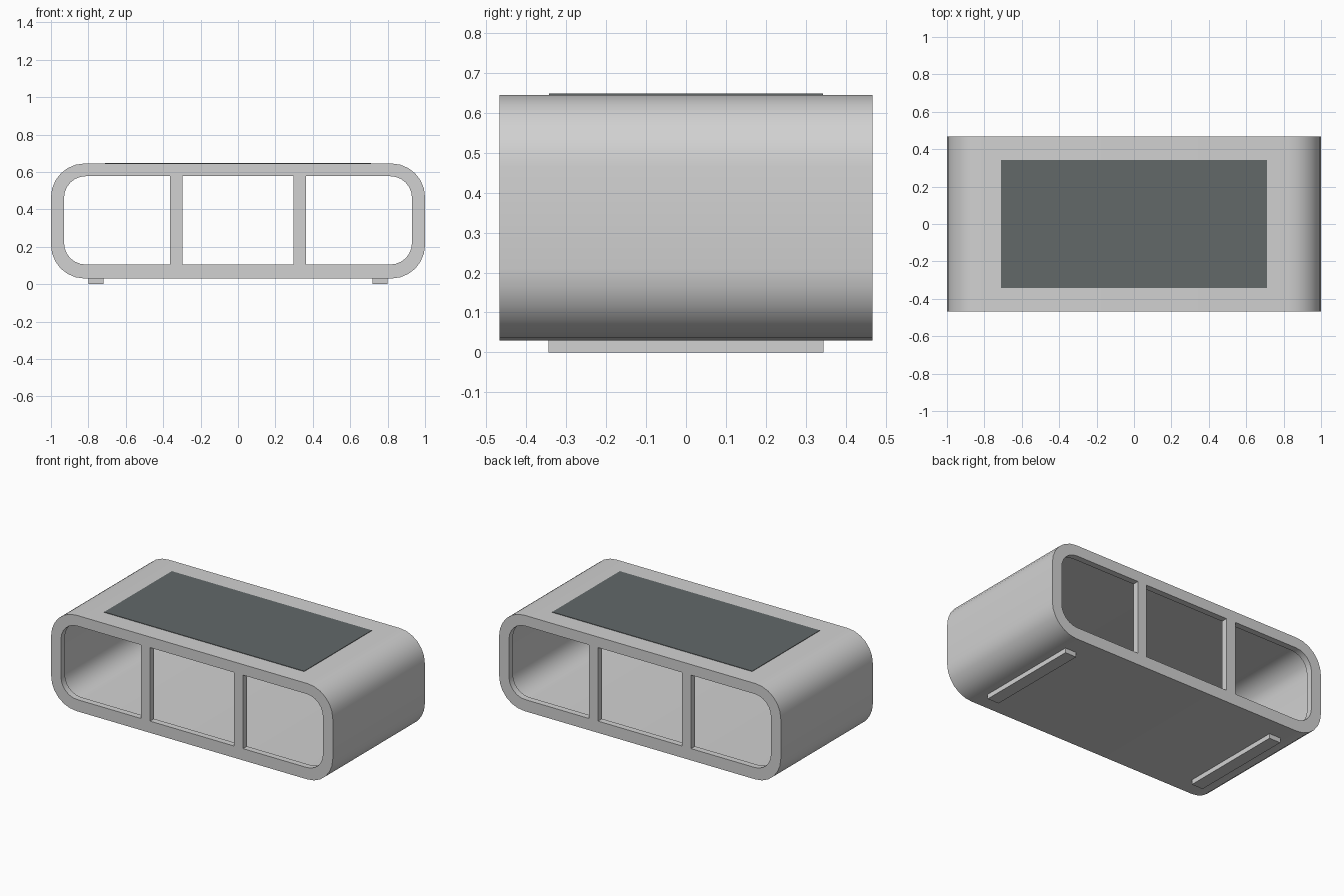
import bpy, bmesh, math

if "Cube" in bpy.data.objects:
    bpy.data.objects.remove(bpy.data.objects["Cube"])


def material(name, rgb):
    m = bpy.data.materials.new(name)
    m.diffuse_color = (*rgb, 1.0)
    m.use_nodes = True
    m.node_tree.nodes["Principled BSDF"].inputs["Base Color"].default_value = m.diffuse_color
    return m


GREY = material("light_grey", (0.64, 0.64, 0.64))
DARK = material("dark_slate", (0.122, 0.138, 0.141))


def finish(name, bm, mat, smooth=False):
    bmesh.ops.recalc_face_normals(bm, faces=bm.faces)
    me = bpy.data.meshes.new(name)
    bm.to_mesh(me)
    bm.free()
    me.materials.append(mat)
    ob = bpy.data.objects.new(name, me)
    bpy.context.collection.objects.link(ob)
    if smooth:
        bpy.context.view_layer.objects.active = ob
        ob.select_set(True)
        bpy.ops.object.shade_smooth_by_angle(angle=math.radians(35))
        ob.select_set(False)
    return ob


def box(name, x0, x1, y0, y1, z0, z1, mat):
    bm = bmesh.new()
    bmesh.ops.create_cube(bm, size=1)
    for v in bm.verts:
        v.co = (x0 + (v.co.x + 0.5) * (x1 - x0),
                y0 + (v.co.y + 0.5) * (y1 - y0),
                z0 + (v.co.z + 0.5) * (z1 - z0))
    return finish(name, bm, mat)


def rounded(half_w, z0, z1, r, seg=6):
    """Rounded rectangle in the xz plane."""
    pts = []
    corners = ((1, z1 - r), (-1, z1 - r), (-1, z0 + r), (1, z0 + r))
    for q, (sx, cz) in enumerate(corners):
        for i in range(seg + 1):
            a = math.pi / 2 * (q + i / seg)
            pts.append((sx * (half_w - r) + r * math.cos(a), cz + r * math.sin(a)))
    return pts


# Body tube: outer skin, a lip at each open end and a slightly wider cavity
D, LIP = 0.467, 0.04
outer = rounded(1.0, 0.03, 0.645, 0.18)
opening = rounded(0.93, 0.105, 0.577, 0.115)
cavity = rounded(0.95, 0.085, 0.597, 0.135)
loops = [(outer, -D), (outer, D), (opening, D), (opening, D - LIP),
         (cavity, D - LIP), (cavity, LIP - D), (opening, LIP - D), (opening, -D)]
bm = bmesh.new()
rings = [[bm.verts.new((x, y, z)) for x, z in prof] for prof, y in loops]
for k, a in enumerate(rings):
    b = rings[(k + 1) % len(rings)]
    for i in range(len(a)):
        j = (i + 1) % len(a)
        bm.faces.new((a[i], a[j], b[j], b[i]))
finish("table_body", bm, GREY, smooth=True)

# Posts dividing both openings, and the runner feet
for s, side in ((-1, "left"), (1, "right")):
    for t, end in ((-1, "front"), (1, "back")):
        y0, y1 = sorted((t * D, t * (D - LIP)))
        box(f"{end}_{side}_post", s * 0.33 - 0.0325, s * 0.33 + 0.0325,
            y0, y1, 0.1, 0.582, GREY)
    box(f"{side}_foot", s * 0.76 - 0.04, s * 0.76 + 0.04, -0.345, 0.345, 0, 0.032, GREY)

# Dark inlay plate on the top
box("top_inlay", -0.71, 0.71, -0.343, 0.343, 0.642, 0.648, DARK)
